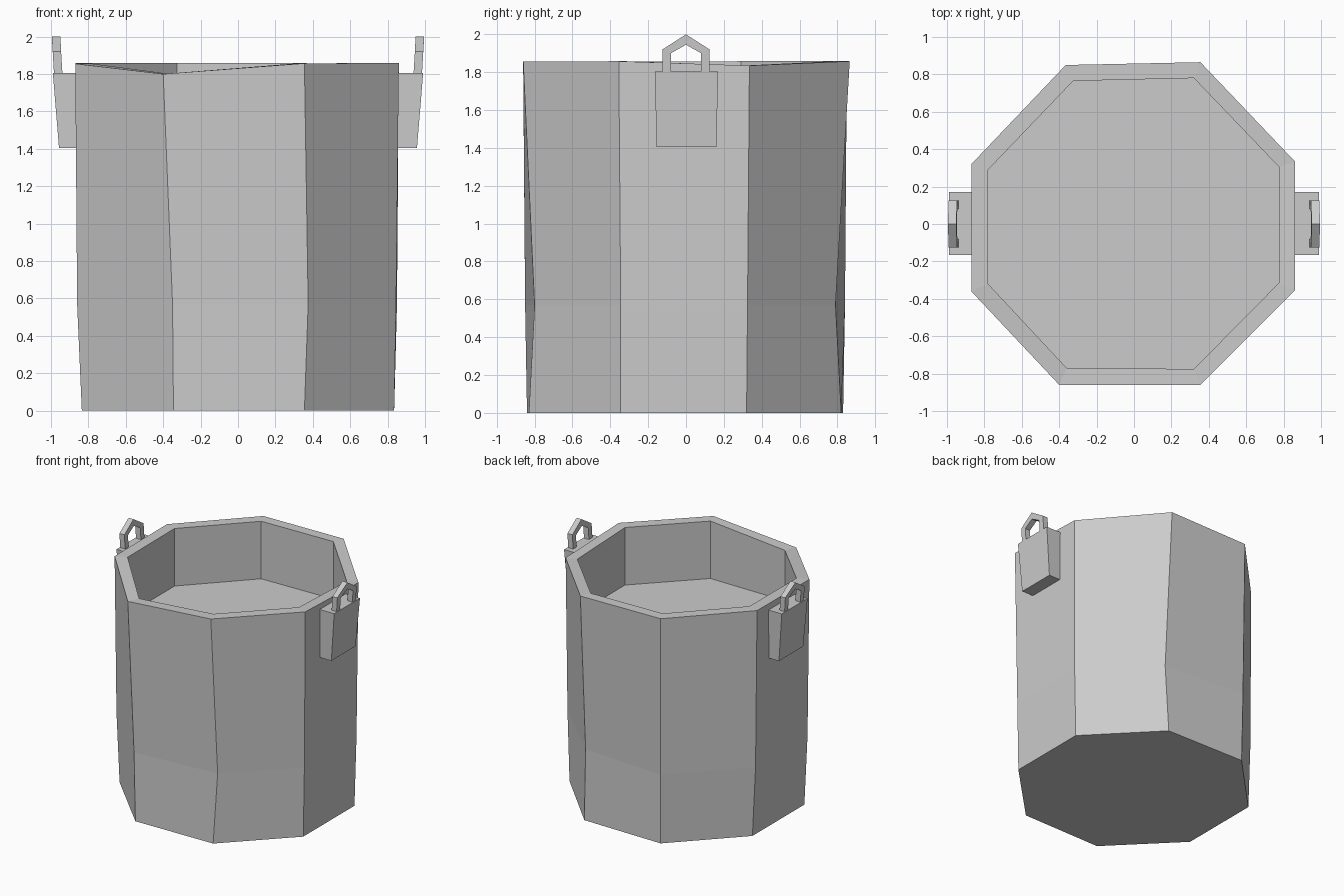
import bpy

if "Cube" in bpy.data.objects:
    bpy.data.objects.remove(bpy.data.objects["Cube"])


def make(name, verts, faces):
    me = bpy.data.meshes.new(name)
    me.from_pydata(verts, [], faces)
    me.update()
    ob = bpy.data.objects.new(name, me)
    bpy.context.collection.objects.link(ob)
    return ob


def ring(points, heights):
    return [(x, y, z) for (x, y), z in zip(points, heights)]


def loft(name, rings):
    # closed solid through equal-sized rings, capped at both ends
    n = len(rings[0])
    verts = [v for r in rings for v in r]
    faces = [tuple(reversed(range(n)))]
    for k in range(len(rings) - 1):
        a, b = k * n, (k + 1) * n
        faces += [(a + i, a + (i + 1) % n, b + (i + 1) % n, b + i) for i in range(n)]
    faces.append(tuple(range(len(verts) - n, len(verts))))
    return make(name, verts, faces)


# bucket: rings counter-clockwise, starting at the right side's rear corner
bottom = [(.835, .32), (.35, .82), (-.35, .83), (-.835, .33),
          (-.835, -.345), (-.345, -.84), (.355, -.83), (.835, -.345)]
middle = [(.85, .325), (.36, .79), (-.355, .84), (-.86, .325),
          (-.86, -.35), (-.35, -.85), (.375, -.80), (.845, -.345)]
rim = [(.86, .335), (.355, .865), (-.365, .85), (-.87, .32),
       (-.87, -.36), (-.4, -.86), (.355, -.86), (.86, -.355)]
inner = [(.775, .305), (.32, .78), (-.325, .765), (-.78, .29),
         (-.78, -.32), (-.36, -.77), (.32, -.775), (.775, -.315)]
rim_z = [1.835, 1.858, 1.858, 1.858, 1.855, 1.80, 1.857, 1.858]
loft("bucket", [ring(bottom, [0] * 8), ring(middle, [.57] * 8), ring(rim, rim_z),
                ring(inner, rim_z), ring(inner, [1.385] * 8)])


def rect(x0, x1, y0, y1, z):
    return [(x0, y0, z), (x1, y0, z), (x1, y1, z), (x0, y1, z)]


# lugs and arched loops on both sides
outer = [(-.125, 1.79), (-.125, 1.92), (0, 2.0), (.125, 1.92), (.125, 1.79)]
hole = [(-.08, 1.79), (-.08, 1.90), (0, 1.945), (.08, 1.90), (.08, 1.79)]
for side, s in (("left", -1), ("right", 1)):
    lug = loft(side + "_lug", [rect(.82, .957, -.155, .16, 1.405),
                               rect(.82, .99, -.165, .17, 1.805)])
    verts = []
    for x in (.938, .983):
        for y, z in outer + hole:
            verts.append((x + .06 * min(z - 1.79, .2), y, z))
    faces = [(0, 5, 15, 10), (4, 14, 19, 9)]
    for i in range(4):
        faces += [(i, i + 1, i + 6, i + 5), (i + 10, i + 15, i + 16, i + 11),
                  (i, i + 10, i + 11, i + 1), (i + 5, i + 6, i + 16, i + 15)]
    loop = make(side + "_loop", verts, faces)
    for ob in (lug, loop):
        if s < 0:
            for v in ob.data.vertices:
                v.co.x *= -1
            ob.data.flip_normals()
